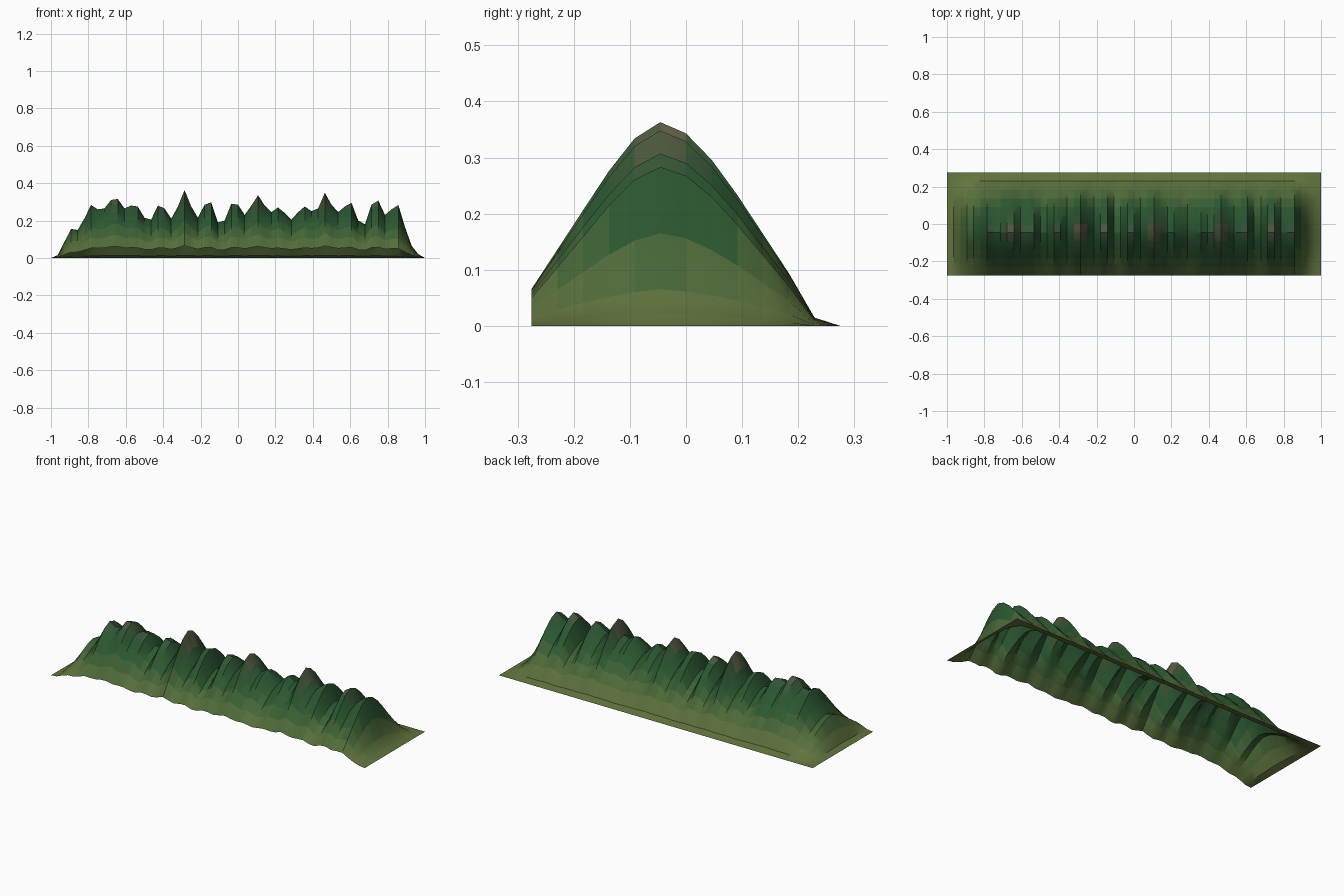
import bpy, bmesh, math

if "Cube" in bpy.data.objects:
    bpy.data.objects.remove(bpy.data.objects["Cube"])

# Ridge-line heights from left to right (57 stations)
RIDGE = [0, .015, .085, .155, .15, .21, .283, .26, .265, .31, .315, .265, .28, .275, .215,
         .205, .28, .265, .21, .275, .363, .275, .215, .285, .297, .19, .2, .29, .285, .23,
         .28, .335, .28, .245, .27, .24, .205, .245, .275, .25, .265, .348, .285, .245, .275,
         .295, .2, .18, .285, .307, .23, .26, .283, .165, .065, .02, 0]
# Cross-section from front to back, as a fraction of the ridge height
SECTION = [.2, .4, .59, .77, .92, 1, .945, .82, .66, .475, .28, .045, 0]
NX, NY = len(RIDGE), len(SECTION)
DEPTH = 0.55


def smooth(i):
    """Local average of the ridge, used low on the slopes."""
    window = RIDGE[max(0, i - 3):i + 4]
    return min(sum(window) / len(window), RIDGE[i] * 1.5)


def height(i, j):
    s = SECTION[j]
    keep = 0.55 + 0.45 * min(1, s * 1.15)
    return s * (keep * RIDGE[i] + (1 - keep) * smooth(i))


# Height colours: olive foot, dark green forest, brown rock tops
STOPS = [(0, (.13, .18, .05)), (.08, (.085, .15, .042)), (.17, (.025, .10, .03)),
         (.26, (.022, .085, .03)), (.31, (.09, .095, .05)), (.36, (.2, .14, .11))]


def colour(z):
    for (a, ca), (b, cb) in zip(STOPS, STOPS[1:]):
        if z <= b:
            t = (z - a) / (b - a)
            return [p + (q - p) * t for p, q in zip(ca, cb)] + [1]
    return list(STOPS[-1][1]) + [1]


# Mountain range: an open sheet
bm = bmesh.new()
grid = [[bm.verts.new((-1 + 2 * i / (NX - 1), -DEPTH / 2 + DEPTH * j / (NY - 1), height(i, j)))
         for j in range(NY)] for i in range(NX)]
BANDS, TOP = 14, 0.36
for i in range(NX - 1):
    for j in range(NY - 1):
        f = bm.faces.new((grid[i][j], grid[i + 1][j], grid[i + 1][j + 1], grid[i][j + 1]))
        z = sum(v.co.z for v in f.verts) / 4
        f.material_index = min(BANDS - 1, int(z / TOP * BANDS))
mesh = bpy.data.meshes.new("mountain_range")
bm.to_mesh(mesh)
bm.free()
for k in range(BANDS):
    mat = bpy.data.materials.new(f"slope_band_{k}")
    mat.diffuse_color = colour((k + .5) / BANDS * TOP)
    mat.use_nodes = True
    mat.node_tree.nodes["Principled BSDF"].inputs["Base Color"].default_value = mat.diffuse_color
    mesh.materials.append(mat)
obj = bpy.data.objects.new("mountain_range", mesh)
bpy.context.collection.objects.link(obj)
bpy.context.view_layer.objects.active = obj
obj.select_set(True)
bpy.ops.object.shade_smooth_by_angle(angle=math.radians(30))
